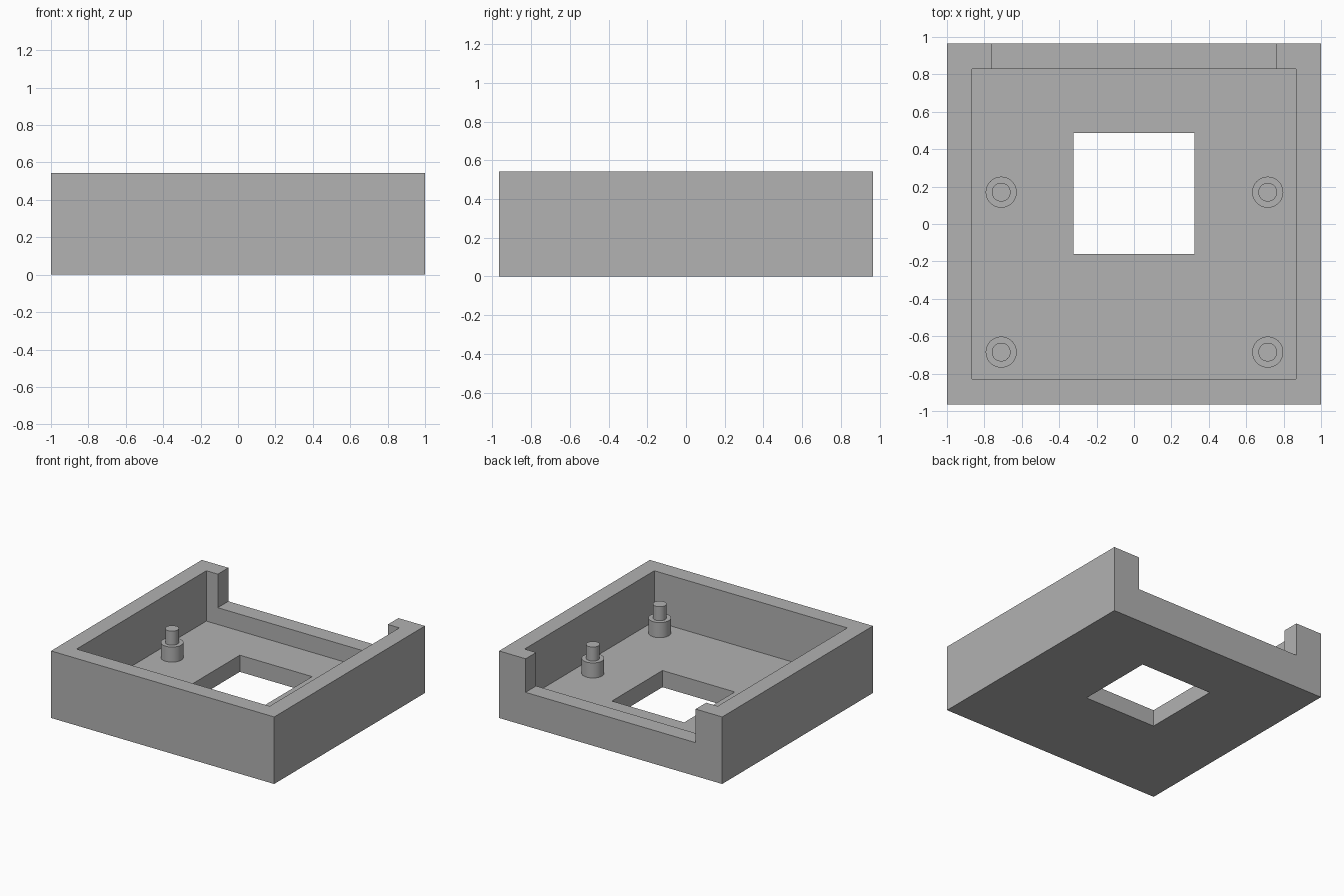
import bpy
import bmesh

if "Cube" in bpy.data.objects:
    bpy.data.objects.remove(bpy.data.objects["Cube"], do_unlink=True)

HEIGHT, WALL, FLOOR = 0.543, 0.135, 0.135
HALF_X, HALF_Y = 1.0, 0.965

grey = bpy.data.materials.new("plain grey")
grey.use_nodes = True
colour = (0.445, 0.445, 0.445, 1)
grey.diffuse_color = colour
grey.node_tree.nodes["Principled BSDF"].inputs["Base Color"].default_value = colour


def add_object(name, bm):
    mesh = bpy.data.meshes.new(name)
    bmesh.ops.recalc_face_normals(bm, faces=bm.faces)
    bm.to_mesh(mesh)
    bm.free()
    mesh.materials.append(grey)
    obj = bpy.data.objects.new(name, mesh)
    bpy.context.collection.objects.link(obj)
    return obj


def box(name, low, high):
    bm = bmesh.new()
    bmesh.ops.create_cube(bm, size=1)
    for v in bm.verts:
        v.co = [l + (c + 0.5) * (h - l) for c, l, h in zip(v.co, low, high)]
    return add_object(name, bm)


def activate(obj):
    bpy.ops.object.select_all(action="DESELECT")
    obj.select_set(True)
    bpy.context.view_layer.objects.active = obj


def cut(target, cutter):
    mod = target.modifiers.new("cut", "BOOLEAN")
    mod.operation, mod.solver, mod.object = "DIFFERENCE", "EXACT", cutter
    cutter.hide_render = True
    activate(target)
    bpy.ops.object.modifier_apply(modifier=mod.name)
    bpy.data.objects.remove(cutter, do_unlink=True)


# Open tray: cavity, low opening in the back wall, square hole in the floor
tray = box("tray", (-HALF_X, -HALF_Y, 0), (HALF_X, HALF_Y, HEIGHT))
cut(tray, box("cavity", (-HALF_X + WALL, -HALF_Y + WALL, FLOOR),
              (HALF_X - WALL, HALF_Y - WALL, 1)))
cut(tray, box("back_opening", (-0.762, 0.5, 0.271), (0.762, 1.2, 1)))
cut(tray, box("floor_hole", (-0.324, -0.161, -0.2), (0.324, 0.486, 0.5)))


# Stepped mounting post: a lathed profile closed at the top
def post(name, x, y):
    profile = [(0.083, FLOOR), (0.083, 0.257), (0.05, 0.257), (0.05, 0.37)]
    sides = 48
    bm = bmesh.new()
    rings = []
    for radius, z in profile:
        ring = bmesh.ops.create_circle(bm, segments=sides, radius=radius)["verts"]
        for v in ring:
            v.co.x += x
            v.co.y += y
            v.co.z = z
        rings.append(ring)
    for a, b in zip(rings, rings[1:]):
        for i in range(sides):
            j = (i + 1) % sides
            bm.faces.new((a[i], a[j], b[j], b[i]))
    bm.faces.new(rings[-1])
    activate(add_object(name, bm))
    bpy.ops.object.shade_smooth_by_angle()


for side, x in (("right", -0.71), ("left", 0.715)):
    for end, y in (("front", -0.685), ("back", 0.17)):
        post(f"{end}_{side}_post", x, y)
